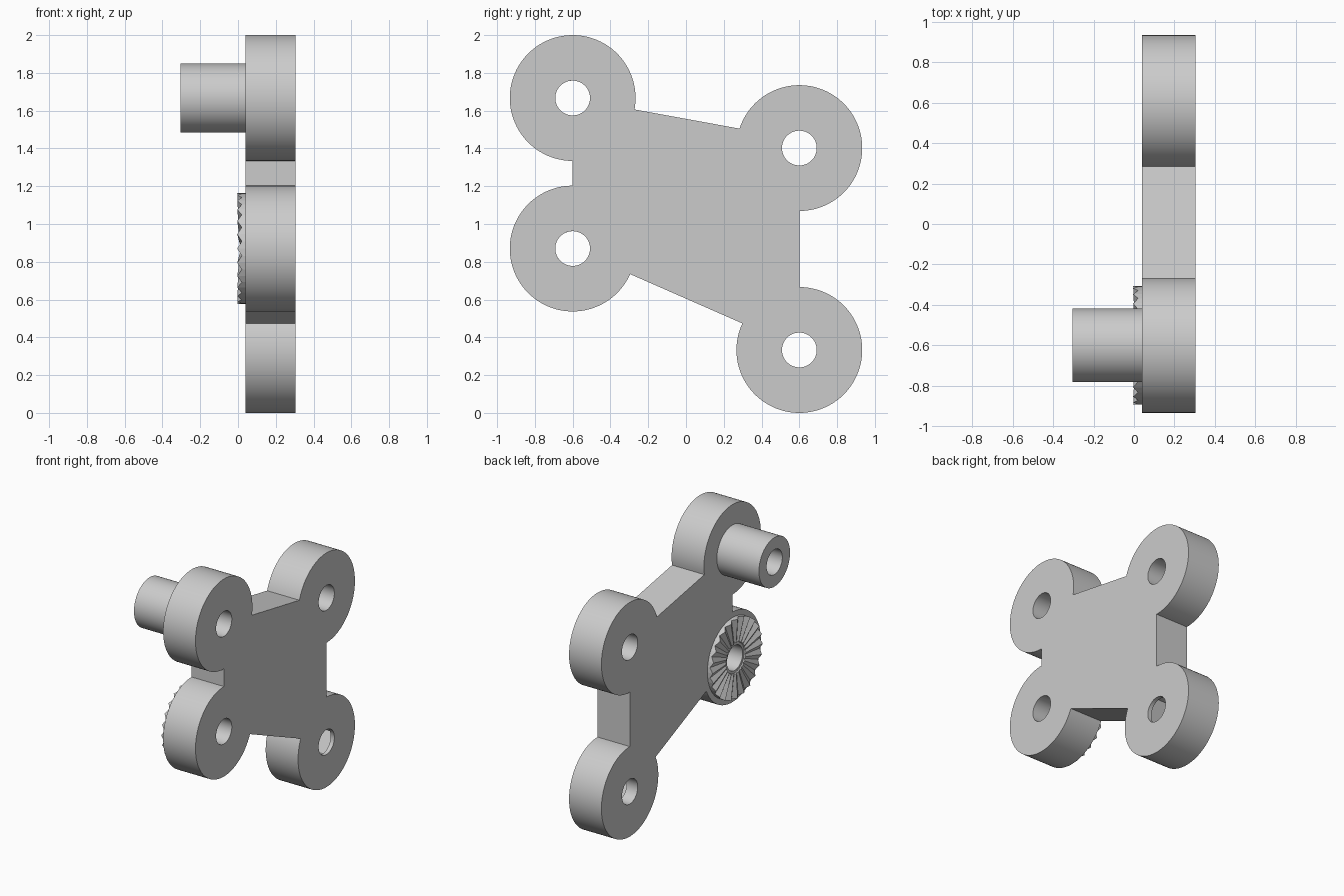
import bpy, bmesh
from math import cos, sin, tau, radians

if "Cube" in bpy.data.objects:
    bpy.data.objects.remove(bpy.data.objects["Cube"])

grey = bpy.data.materials.new("plain grey")
grey.use_nodes = True
grey.diffuse_color = (0.6, 0.6, 0.6, 1)
grey.node_tree.nodes["Principled BSDF"].inputs["Base Color"].default_value = (0.6, 0.6, 0.6, 1)

X0, X1 = 0.04, 0.305          # plate thickness range
BOSS_R, HOLE_R = 0.333, 0.092
# Boss centres (y, z) with start and end angle of the visible outer arc
BOSSES = [((-0.6, 1.667), -10.5, 270), ((-0.6, 0.87), 90, 336),
          ((0.6, 0.333), 155, 450), ((0.6, 1.402), -90, 162)]


def finish(name, bm):
    bmesh.ops.recalc_face_normals(bm, faces=bm.faces)
    mesh = bpy.data.meshes.new(name)
    bm.to_mesh(mesh)
    bm.free()
    mesh.materials.append(grey)
    ob = bpy.data.objects.new(name, mesh)
    bpy.context.collection.objects.link(ob)
    return ob


def select_only(ob):
    bpy.ops.object.select_all(action='DESELECT')
    ob.select_set(True)
    bpy.context.view_layer.objects.active = ob


def smooth(ob):
    select_only(ob)
    bpy.ops.object.shade_smooth_by_angle(angle=radians(20))


def prism(name, outline, x0, x1):
    """Extrude a closed (y, z) outline along x."""
    bm = bmesh.new()
    face = bm.faces.new([bm.verts.new((x0, y, z)) for y, z in outline])
    new = bmesh.ops.extrude_face_region(bm, geom=[face])["geom"]
    for v in new:
        if isinstance(v, bmesh.types.BMVert):
            v.co.x = x1
    return finish(name, bm)


def arc(center, r, a0, a1, n):
    for i in range(n + 1):
        a = radians(a0 + (a1 - a0) * i / n)
        yield center[0] + r * cos(a), center[1] + r * sin(a)


def ring(name, center, seg, section):
    """Revolve a closed section; section(i) gives (radius, x) points at step i."""
    bm = bmesh.new()
    rows = []
    for i in range(seg):
        a = tau * i / seg
        rows.append([bm.verts.new((x, center[0] + r * cos(a), center[1] + r * sin(a)))
                     for r, x in section(i)])
    for i in range(seg):
        p, q = rows[i], rows[(i + 1) % seg]
        for j in range(len(p)):
            k = (j + 1) % len(p)
            bm.faces.new((p[j], p[k], q[k], q[j]))
    return finish(name, bm)


def cut(ob, cutter):
    mod = ob.modifiers.new("cut", 'BOOLEAN')
    mod.operation, mod.solver, mod.object = 'DIFFERENCE', 'EXACT', cutter
    select_only(ob)
    bpy.ops.object.modifier_apply(modifier=mod.name)
    bpy.data.objects.remove(cutter)


# Plate with four round bosses
outline = [p for c, a0, a1 in BOSSES for p in arc(c, BOSS_R, a0, a1, 72)]
plate = prism("mounting_plate", outline, X0, X1)

# Through holes
for c, _, _ in BOSSES:
    cut(plate, prism("hole_cutter", list(arc(c, HOLE_R, 0, 360, 64))[:-1], -0.5, 0.5))

# Hidden hexagonal nut pocket in the lower rear boss
nut = BOSSES[2][0]
cut(plate, prism("nut_cutter", list(arc(nut, 0.16, 0, 360, 6))[:-1], 0.13, 0.275))
smooth(plate)

# Tubular spacer on the upper front boss
smooth(ring("spacer_tube", BOSSES[0][0], 72,
            lambda i: [(HOLE_R, X0), (0.182, X0), (0.182, -0.305), (HOLE_R, -0.305)]))

# Toothed locking rosette on the lower front boss
TEETH = 24
ring("locking_rosette", BOSSES[1][0], TEETH * 2,
     lambda i: [(HOLE_R, X0), (0.293, X0), (0.293, 0.024 * (i % 2) - 0.004),
                (0.115, 0.008 + 0.008 * (i % 2)), (0.11, 0.02), (HOLE_R, 0.02)])
